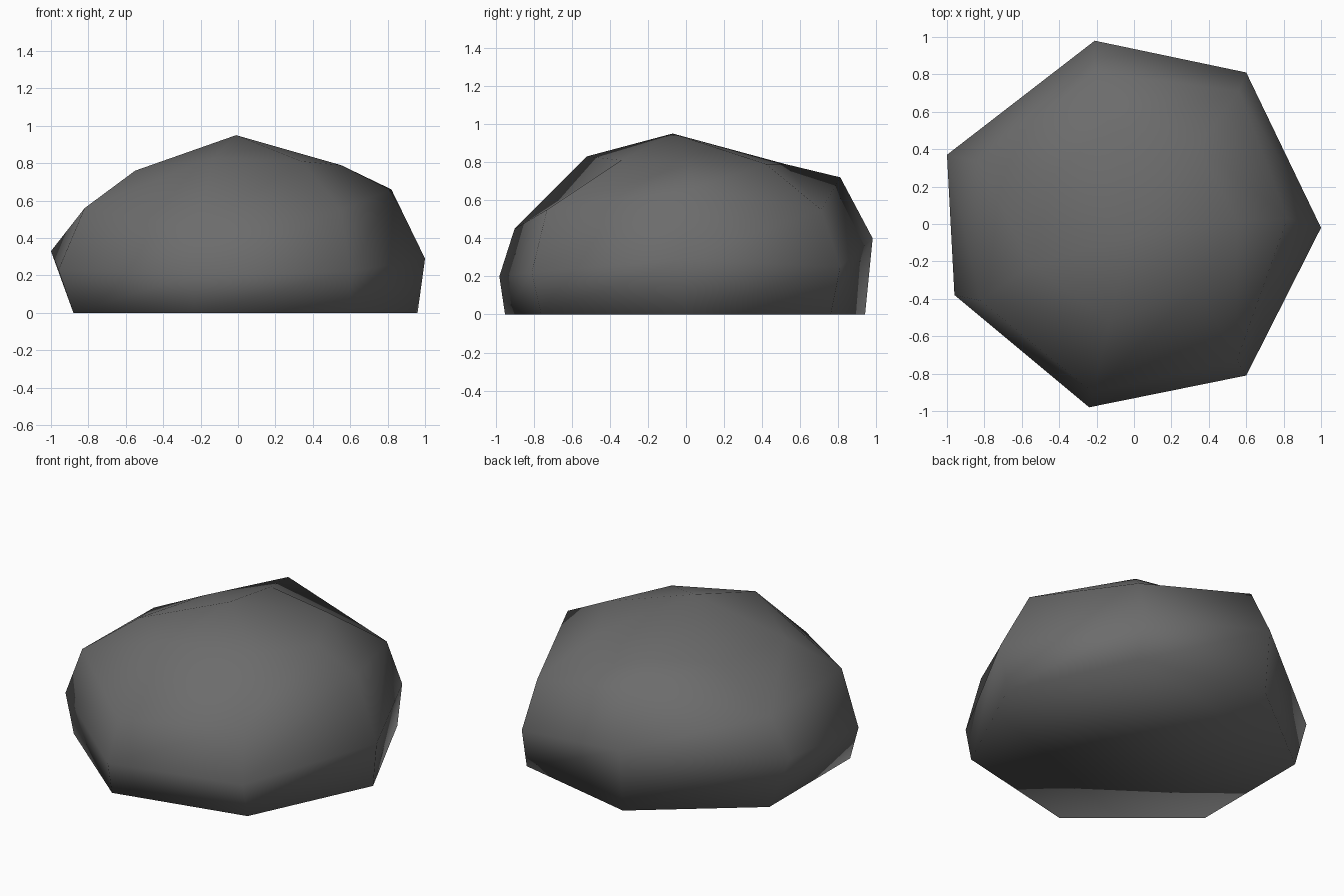
import bpy, bmesh

if "Cube" in bpy.data.objects:
    bpy.data.objects.remove(bpy.data.objects["Cube"])

# Boulder: four irregular seven-sided rings (x, y, z), counter-clockwise, closed by a peak
RINGS = [
    # base on the ground
    [(.96, 0, 0), (.6, .76, 0), (-.21, .94, 0), (-.88, .41, 0),
     (-.88, -.41, 0), (-.23, -.95, 0), (.6, -.76, 0)],
    # widest girth
    [(1, -.02, .29), (.6, .81, .25), (-.21, .98, .40), (-1, .37, .33),
     (-.96, -.38, .23), (-.24, -.98, .20), (.6, -.81, .22)],
    # shoulder
    [(.82, .03, .66), (.56, .71, .55), (-.21, .81, .72), (-.83, .33, .54),
     (-.82, -.41, .56), (-.22, -.9, .45), (.55, -.73, .55)],
    # crown
    [(.55, .02, .79), (.34, .42, .79), (-.13, .52, .79), (-.43, .27, .75),
     (-.55, -.22, .76), (-.13, -.52, .83), (.34, -.34, .81)],
]
PEAK = (-.01, -.07, .95)

bm = bmesh.new()
rings = [[bm.verts.new(p) for p in ring] for ring in RINGS]
peak = bm.verts.new(PEAK)
n = len(rings[0])
for low, high in zip(rings, rings[1:]):
    for i in range(n):
        j = (i + 1) % n
        bm.faces.new((low[i], low[j], high[j], high[i]))
for i in range(n):
    bm.faces.new((rings[-1][i], rings[-1][(i + 1) % n], peak))
bm.faces.new(rings[0][::-1])

# Smooth shading over the coarse facets
for f in bm.faces:
    f.smooth = True
mesh = bpy.data.meshes.new("boulder")
bm.to_mesh(mesh)
bm.free()

# Single dark stone colour
stone = bpy.data.materials.new("dark grey stone")
stone.diffuse_color = (.15, .15, .15, 1)
stone.use_nodes = True
stone.node_tree.nodes["Principled BSDF"].inputs["Base Color"].default_value = stone.diffuse_color
mesh.materials.append(stone)
bpy.context.collection.objects.link(bpy.data.objects.new("boulder", mesh))
